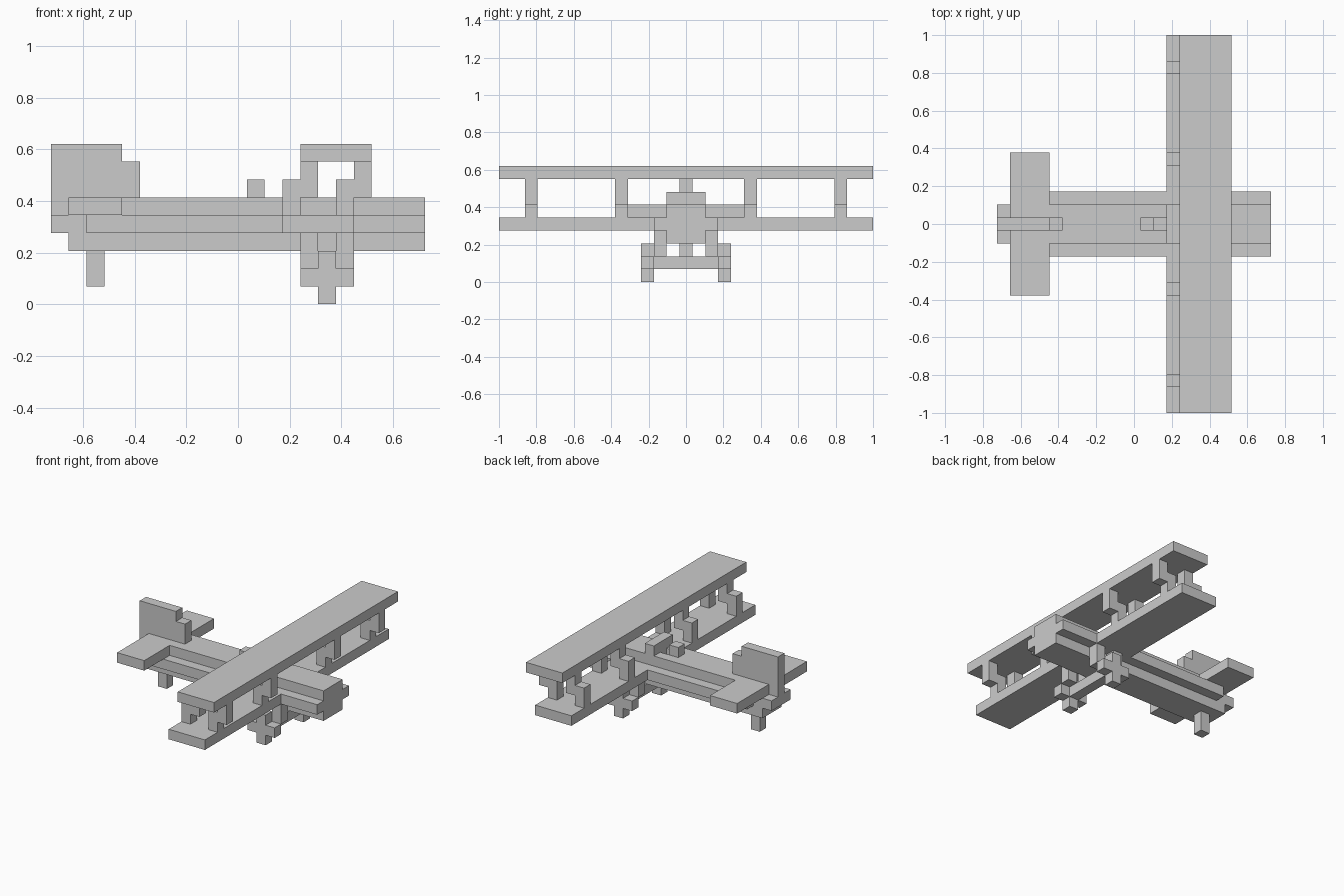
import bpy, bmesh, math

if "Cube" in bpy.data.objects:
    bpy.data.objects.remove(bpy.data.objects["Cube"])

U = 2 / 29  # edge length of one block
parts = {}


def add(name, x, y, z, mirror=False):
    """Fill blocks x0..x1, y0..y1, z0..z1 (end not included); y = 0 is the centre row."""
    cells = parts.setdefault(name, set())
    for i in range(*x):
        for j in range(*y):
            for k in range(*z):
                cells.add((i, j, k))
                if mirror:
                    cells.add((i, -j, k))


# Fuselage with side ledges and stepped tail
add("fuselage", (1, 21), (-1, 2), (3, 6))
add("fuselage", (0, 1), (-1, 2), (4, 5))
add("fuselage", (2, 21), (-2, 3), (4, 5))
# Open cockpit, headrest and windshield
parts["fuselage"].discard((12, 0, 5))
add("headrest", (11, 12), (0, 1), (6, 7))
add("windshield", (13, 14), (-1, 2), (6, 7))

# Wings
add("lower_wing", (13, 17), (3, 15), (4, 5), True)
add("upper_wing", (14, 18), (-14, 15), (8, 9))

# Staggered wing struts
for row, y in (("inner", 5), ("outer", 12)):
    for end, x in (("rear", 13), ("front", 16)):
        name = f"{row}_{end}_struts"
        add(name, (x, x + 1), (y, y + 1), (5, 7), True)
        add(name, (x + 1, x + 2), (y, y + 1), (6, 8), True)

# Tail surfaces and skid
add("stabilizer", (1, 4), (2, 6), (5, 6), True)
add("tail_fin", (0, 4), (0, 1), (5, 9))
add("tail_fin", (4, 5), (0, 1), (6, 8))
add("tail_skid", (2, 3), (0, 1), (1, 3))

# Landing gear
for x in (14, 16):
    add("gear_legs", (x, x + 1), (2, 3), (2, 4), True)
add("axle", (15, 16), (-2, 3), (1, 2))
add("wheels", (14, 17), (3, 4), (1, 2), True)
add("wheels", (15, 16), (3, 4), (0, 3), True)

# Resolve cells claimed twice (fin base inside fuselage)
for name, cells in parts.items():
    if name != "fuselage":
        cells -= parts["fuselage"]
solid = set().union(*parts.values())


def build(name, cells):
    """Make one object from the exposed block faces only."""
    bm = bmesh.new()
    for c in cells:
        for axis in range(3):
            for side in (0, 1):
                n = list(c)
                n[axis] += 2 * side - 1
                if tuple(n) in solid:
                    continue
                a, b = (axis + 1) % 3, (axis + 2) % 3
                ring = [(0, 0), (1, 0), (1, 1), (0, 1)]
                verts = []
                for s, t in (ring if side else ring[::-1]):
                    p = list(c)
                    p[axis] += side
                    p[a] += s
                    p[b] += t
                    verts.append(bm.verts.new(((p[0] - 10.5) * U, (p[1] - 0.5) * U, p[2] * U)))
                bm.faces.new(verts)
    bmesh.ops.remove_doubles(bm, verts=bm.verts[:], dist=1e-4)
    bmesh.ops.dissolve_limit(bm, angle_limit=math.radians(1), verts=bm.verts[:], edges=bm.edges[:])
    mesh = bpy.data.meshes.new(name)
    bm.to_mesh(mesh)
    bm.free()
    bpy.context.collection.objects.link(bpy.data.objects.new(name, mesh))


for name, cells in parts.items():
    build(name, cells)
